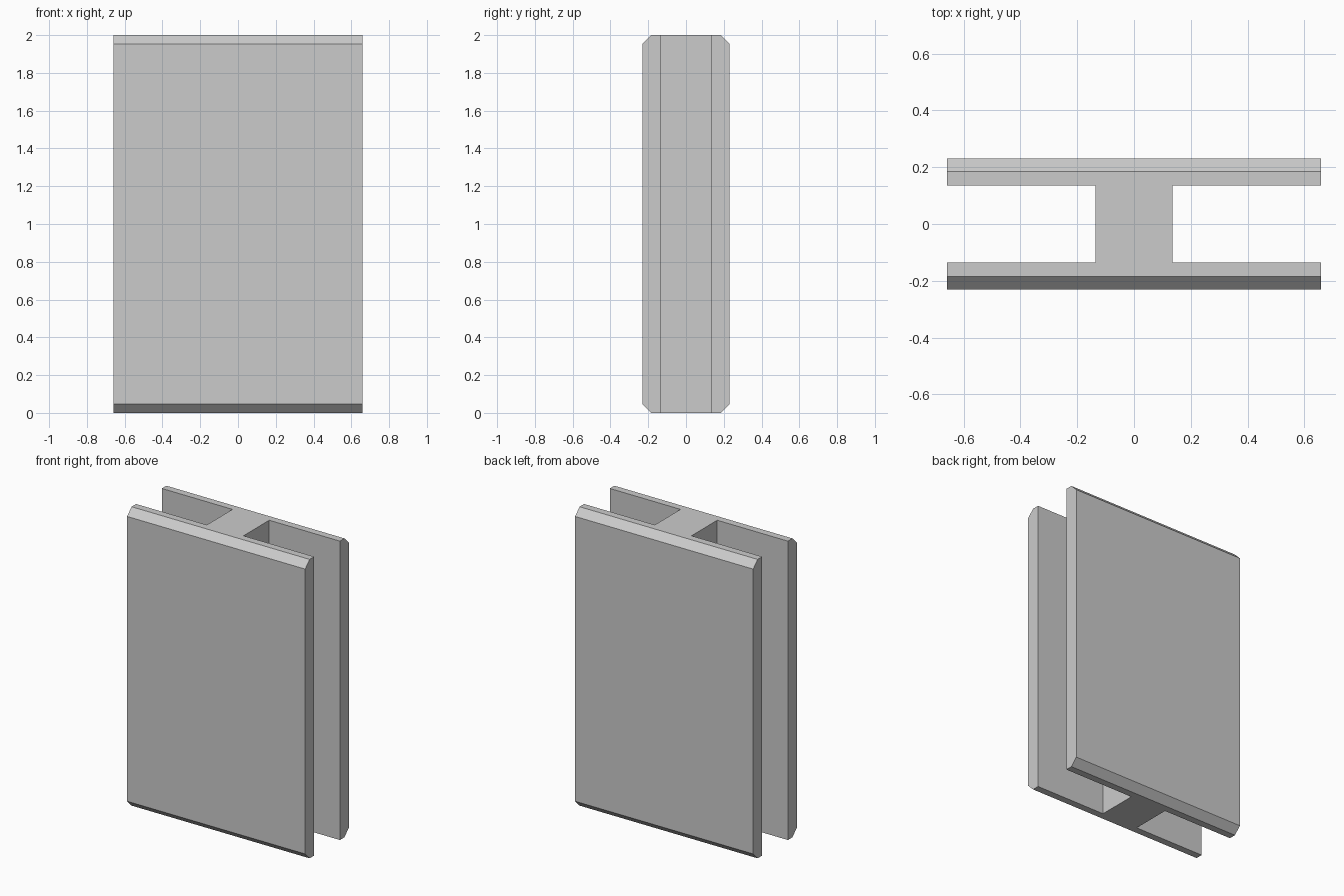
import bpy
import bmesh

cube = bpy.data.objects.get("Cube")
if cube:
    bpy.data.objects.remove(cube, do_unlink=True)

HALF_WIDTH, HALF_DEPTH = 0.659, 0.231
WEB, HEIGHT, CHAMFER = 0.136, 2.0, 0.047

# Plain grey finish
grey = bpy.data.materials.new("light grey")
grey.use_nodes = True
color = (0.6, 0.6, 0.6, 1)
grey.diffuse_color = color
grey.node_tree.nodes["Principled BSDF"].inputs["Base Color"].default_value = color

# H-shaped section: one quarter, mirrored to all four
right_side = [(HALF_WIDTH, -HALF_DEPTH), (HALF_WIDTH, -WEB), (WEB, -WEB),
              (WEB, WEB), (HALF_WIDTH, WEB), (HALF_WIDTH, HALF_DEPTH)]
section = right_side + [(-x, -y) for x, y in right_side]

# Extrude the section to full height
bm = bmesh.new()
base = bm.faces.new([bm.verts.new((x, y, 0)) for x, y in section])
top = bmesh.ops.extrude_face_region(bm, geom=[base], use_keep_orig=True)["geom"]
bmesh.ops.translate(bm, vec=(0, 0, HEIGHT),
                    verts=[v for v in top if isinstance(v, bmesh.types.BMVert)])
bmesh.ops.recalc_face_normals(bm, faces=bm.faces)

# Chamfer the long outer edges at the top and bottom of both plates
long_edges = [e for e in bm.edges
              if all(abs(v.co.y) > HALF_DEPTH - 0.001 for v in e.verts)
              and abs(e.verts[0].co.x - e.verts[1].co.x) > HALF_WIDTH]
bmesh.ops.bevel(bm, geom=long_edges, offset=CHAMFER, offset_type='OFFSET',
                segments=1, profile=0.5, affect='EDGES')
bmesh.ops.recalc_face_normals(bm, faces=bm.faces)

mesh = bpy.data.meshes.new("double_plate_connector")
bm.to_mesh(mesh)
bm.free()
mesh.materials.append(grey)
connector = bpy.data.objects.new("double_plate_connector", mesh)
bpy.context.collection.objects.link(connector)
